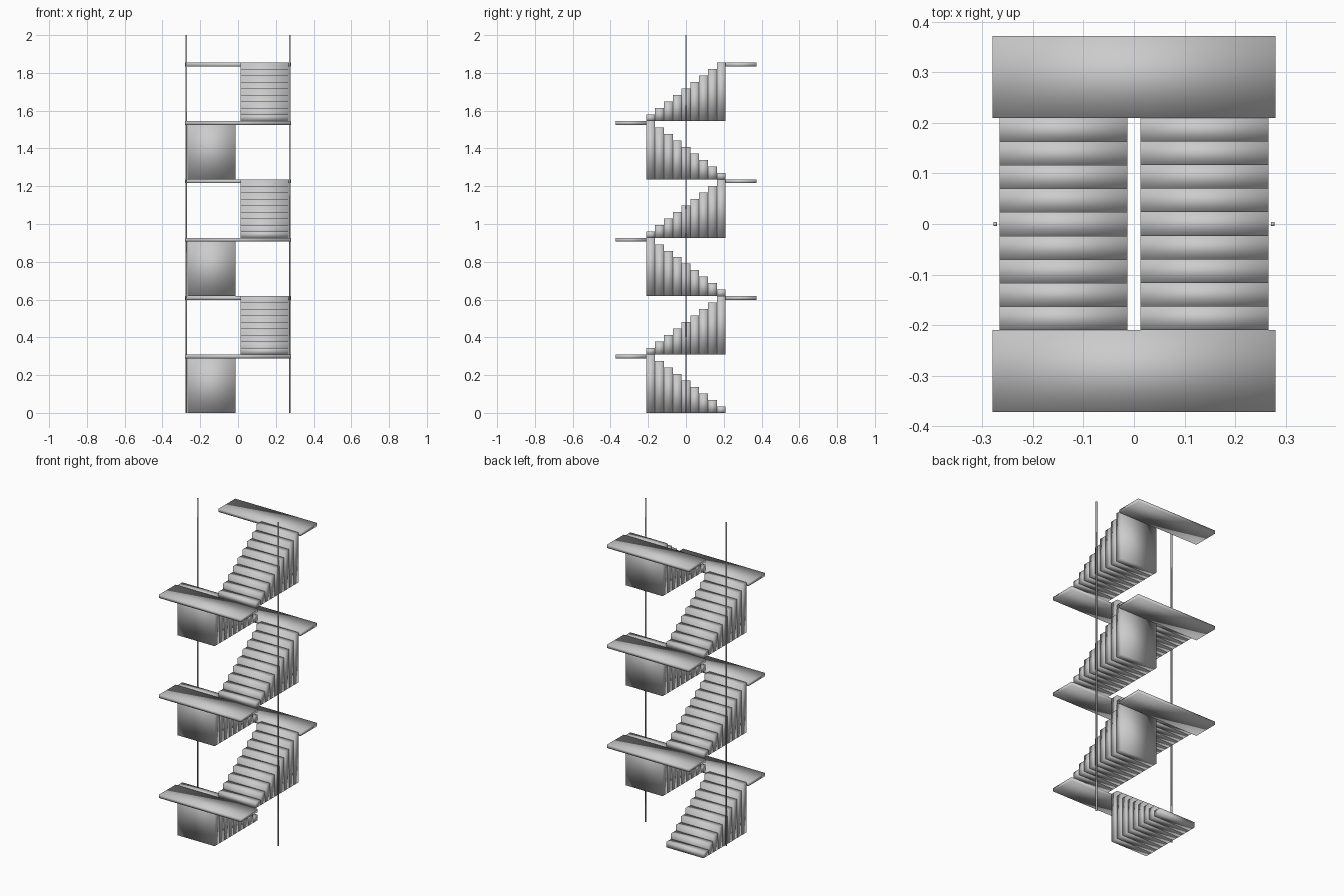
import bpy, bmesh
from mathutils import Matrix, Vector

if "Cube" in bpy.data.objects:
    bpy.data.objects.remove(bpy.data.objects["Cube"])

FLIGHTS, STEPS = 6, 9
RISE = 0.309               # height of one flight
HALF_RUN = 0.2095          # half length of a flight in y
TREAD = 2 * HALF_RUN / STEPS


def add_box(bm, x, y, z):
    """Add a box spanning the given (min, max) ranges."""
    lo, hi = Vector((x[0], y[0], z[0])), Vector((x[1], y[1], z[1]))
    m = Matrix.Translation((lo + hi) / 2) @ Matrix.Diagonal((*(hi - lo), 1))
    bmesh.ops.create_cube(bm, size=1, matrix=m)


def make_part(name, boxes):
    """Build one softly shaded object out of boxes."""
    bm = bmesh.new()
    for b in boxes:
        add_box(bm, *b)
    for f in bm.faces:
        f.smooth = True
    me = bpy.data.meshes.new(name)
    bm.to_mesh(me)
    bm.free()
    ob = bpy.data.objects.new(name, me)
    bpy.context.collection.objects.link(ob)


for i in range(FLIGHTS):
    base = i * RISE
    top = base + RISE
    d = 1 if i % 2 else -1          # odd flights: right side, climbing to the back
    xr = sorted((d * 0.013, d * 0.2665))

    # Flight: solid step columns standing on the flight's base level
    steps = []
    for s in range(STEPS):
        y0 = d * (-HALF_RUN + s * TREAD)
        yr = sorted((y0, y0 + d * TREAD))
        steps.append((xr, yr, (base, base + RISE * (s + 1) / STEPS)))
    make_part(f"stair_flight_{i + 1}", steps)

    # Landing slab at the head of the flight
    yr = sorted((d * HALF_RUN, d * 0.3725))
    make_part(f"landing_{i + 1}", [((-0.28, 0.28), yr, (top - 0.02, top))])

# Slim full-height poles on both sides
R = 0.0035
for name, x in (("left_pole", -0.2745), ("right_pole", 0.2745)):
    make_part(name, [((x - R, x + R), (-R, R), (0, 2))])
